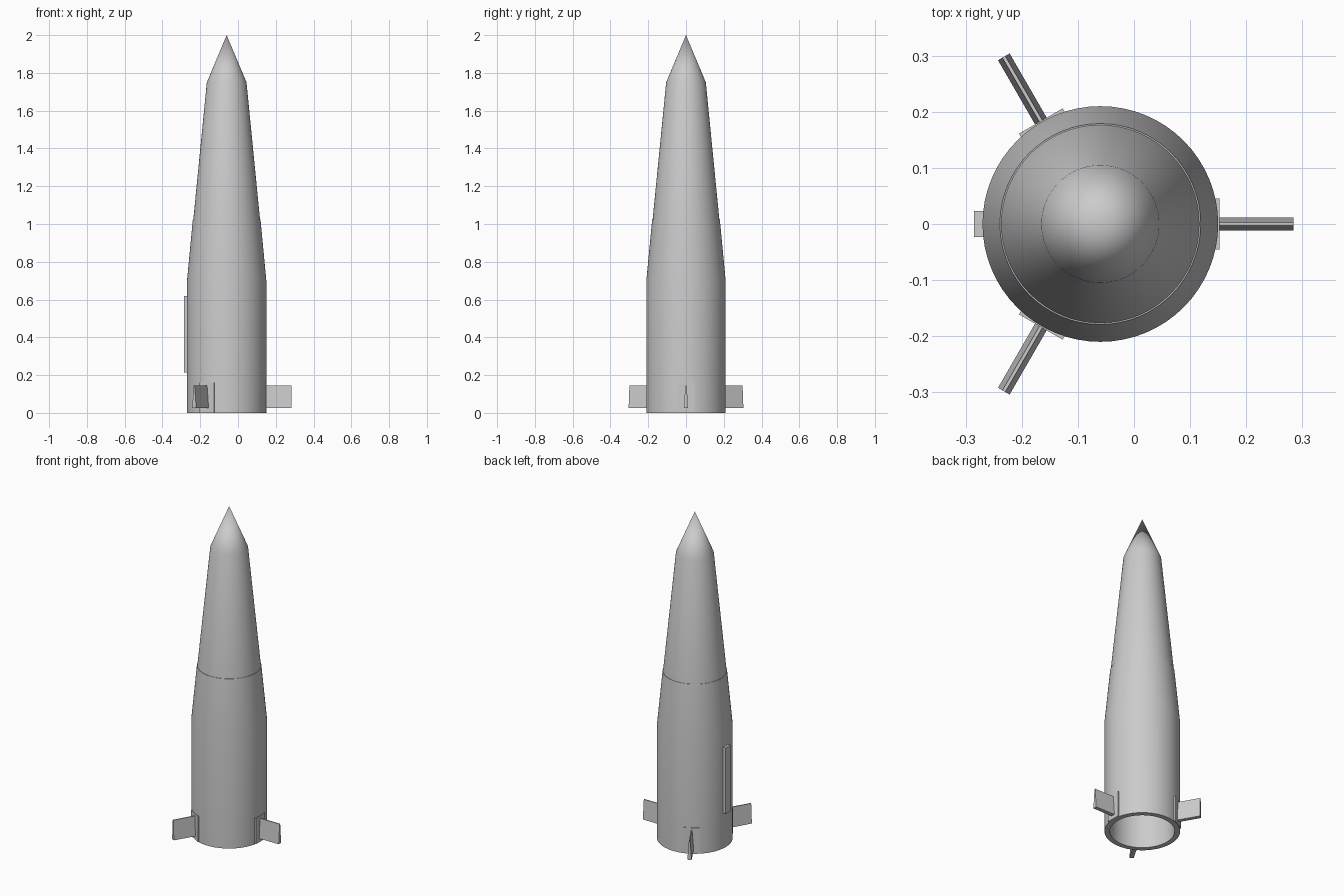
import bpy
import bmesh
from math import cos, sin, pi, radians
from mathutils import Matrix, Vector

cube = bpy.data.objects.get("Cube")
if cube:
    bpy.data.objects.remove(cube, do_unlink=True)

AXIS_X = -0.06   # rocket axis; the lone +x fin shifts it off centre
SIDES = 64

grey = bpy.data.materials.new("light_grey")
grey.use_nodes = True
grey.diffuse_color = (0.6, 0.6, 0.6, 1)
grey.node_tree.nodes["Principled BSDF"].inputs["Base Color"].default_value = (0.6, 0.6, 0.6, 1)


def finish(name, bm, smooth=None):
    bmesh.ops.remove_doubles(bm, verts=bm.verts, dist=1e-5)
    bmesh.ops.recalc_face_normals(bm, faces=bm.faces)
    mesh = bpy.data.meshes.new(name)
    bm.to_mesh(mesh)
    bm.free()
    mesh.materials.append(grey)
    obj = bpy.data.objects.new(name, mesh)
    bpy.context.collection.objects.link(obj)
    obj.location.x = AXIS_X
    if smooth:
        bpy.ops.object.select_all(action="DESELECT")
        obj.select_set(True)
        bpy.context.view_layer.objects.active = obj
        bpy.ops.object.shade_smooth_by_angle(angle=radians(smooth))
    return obj


def lathe(name, profile):
    """Revolve (radius, height) points about the rocket axis."""
    bm = bmesh.new()
    verts = [bm.verts.new((r, 0, z)) for r, z in profile]
    edges = [bm.edges.new(pair) for pair in zip(verts, verts[1:])]
    bmesh.ops.spin(bm, geom=verts + edges, cent=(0, 0, 0), axis=(0, 0, 1),
                   angle=2 * pi, steps=SIDES, use_merge=True)
    return finish(name, bm, 30)


def prism(name, outline, start, end, angle):
    """Extrude a (y, z) outline radially from start to end, turned by angle."""
    bm = bmesh.new()
    face = bm.faces.new([bm.verts.new((start, y, z)) for y, z in outline])
    new = bmesh.ops.extrude_face_region(bm, geom=[face], use_keep_orig=True)["geom"]
    for v in new:
        if isinstance(v, bmesh.types.BMVert):
            v.co.x = end
    bmesh.ops.rotate(bm, verts=bm.verts, cent=(0, 0, 0),
                     matrix=Matrix.Rotation(angle, 3, "Z"))
    return finish(name, bm)


def rectangle(half_width, bottom, top):
    return [(-half_width, bottom), (half_width, bottom), (half_width, top), (-half_width, top)]


# Hollow motor section, open at the tail
lathe("motor_body", [(0, 0.68), (0.18, 0.68), (0.18, 0), (0.21, 0),
                     (0.21, 0.70), (0.179, 1.025), (0, 1.025)])

# Tapered nose section, set in slightly at the joint
lathe("nose_section", [(0, 1.02), (0.177, 1.02), (0.105, 1.75), (0, 2.0)])

# Three wedge fins with their mounting plates
fin_outline = [(-0.012, 0.025), (0.012, 0.025), (0.003, 0.145), (-0.003, 0.145)]
for number in range(3):
    turn = number * 2 * pi / 3
    prism(f"fin_{number + 1}", fin_outline, 0.20, 0.344, turn)
    prism(f"fin_mount_{number + 1}", rectangle(0.045, 0.003, 0.16), 0.195, 0.212, turn)

# Cable cover on the right side
prism("cable_cover", rectangle(0.023, 0.215, 0.62), 0.20, 0.225, pi)
